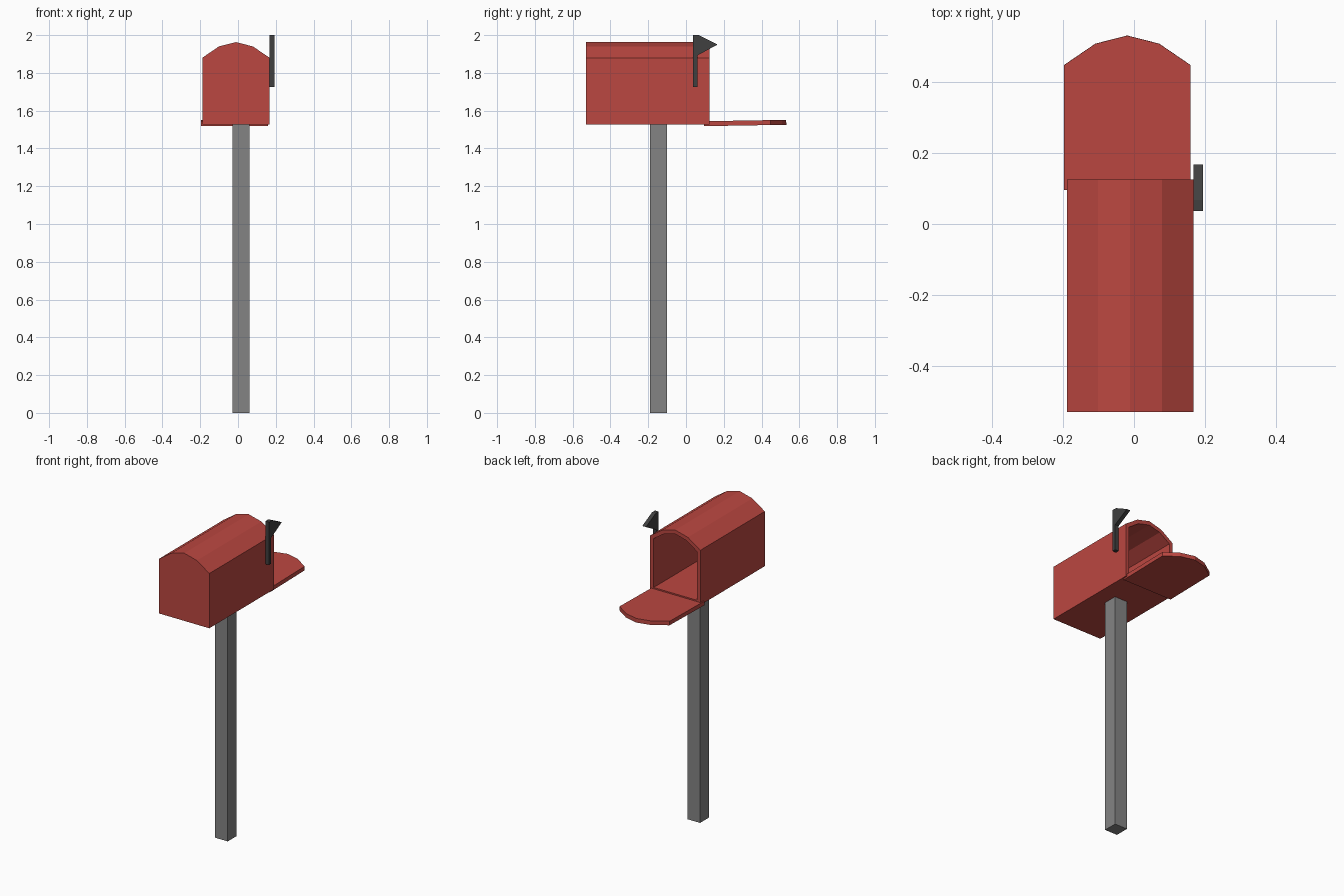
import bpy, bmesh
from mathutils import Vector, Matrix

default = bpy.data.objects.get("Cube")
if default:
    bpy.data.objects.remove(default, do_unlink=True)


def material(name, colour):
    mat = bpy.data.materials.new(name)
    mat.use_nodes = True
    mat.diffuse_color = (*colour, 1)
    bsdf = next(n for n in mat.node_tree.nodes if n.type == 'BSDF_PRINCIPLED')
    bsdf.inputs["Base Color"].default_value = (*colour, 1)
    return mat


red = material("red_paint", (0.5, 0.063, 0.052))
grey = material("grey_post", (0.23, 0.23, 0.23))
dark = material("dark_flag", (0.05, 0.05, 0.05))


def prism(points, depth):
    """Closed prism from 3D outline points, swept along depth."""
    bm = bmesh.new()
    face = bm.faces.new([bm.verts.new(p) for p in points])
    swept = bmesh.ops.extrude_face_region(bm, geom=[face])["geom"]
    moved = [v for v in swept if isinstance(v, bmesh.types.BMVert)]
    bmesh.ops.translate(bm, verts=moved, vec=Vector(depth))
    bmesh.ops.recalc_face_normals(bm, faces=bm.faces)
    return bm


def finish(bm, name, mat):
    mesh = bpy.data.meshes.new(name)
    bm.to_mesh(mesh)
    bm.free()
    mesh.materials.append(mat)
    obj = bpy.data.objects.new(name, mesh)
    bpy.context.collection.objects.link(obj)
    return obj


# Arched outline shared by the box and its door: (sideways, height)
half = [(0.178, 0), (0.178, 0.352), (0.09, 0.412)]
arch = half + [(0, 0.435)] + [(-x, h) for x, h in reversed(half)]

# Hollow box, open at the back
front_y, back_y, wall = -0.53, 0.125, 0.025
box = prism([(x - 0.011, front_y, 1.528 + h) for x, h in arch], (0, back_y - front_y, 0))
opening = max(box.faces, key=lambda f: f.calc_center_median().y)
bmesh.ops.inset_region(box, faces=[opening], thickness=wall, use_even_offset=True)
cavity = bmesh.ops.extrude_face_region(box, geom=[opening])["geom"]
bmesh.ops.delete(box, geom=[opening], context='FACES_ONLY') if opening.is_valid else None
bmesh.ops.translate(box, verts=[v for v in cavity if isinstance(v, bmesh.types.BMVert)],
                    vec=(0, front_y - back_y + wall, 0))
bmesh.ops.recalc_face_normals(box, faces=box.faces)
finish(box, "mailbox_body", red)

# Door folded down, tipped up very slightly at its far end
door = prism([(x, h, 0) for x, h in arch], (0, 0, 0.026))
bmesh.ops.rotate(door, verts=door.verts, cent=(0, 0, 0), matrix=Matrix.Rotation(0.017, 3, 'X'))
bmesh.ops.translate(door, verts=door.verts, vec=(-0.019, 0.096, 1.518))
finish(door, "open_door", red)

# Square post
corners = [(-0.03, -0.19), (0.06, -0.19), (0.06, -0.1), (-0.03, -0.1)]
finish(prism([(x, y, 0) for x, y in corners], (0, 0, 1.528)), "post", grey)

# Signal flag: upright arm with a triangular pennant
outline = [(0.037, 1.725), (0.06, 1.725), (0.06, 1.892), (0.167, 1.95), (0.068, 2.0), (0.037, 2.0)]
finish(prism([(0.168, y, z) for y, z in outline], (0.026, 0, 0)), "signal_flag", dark)
